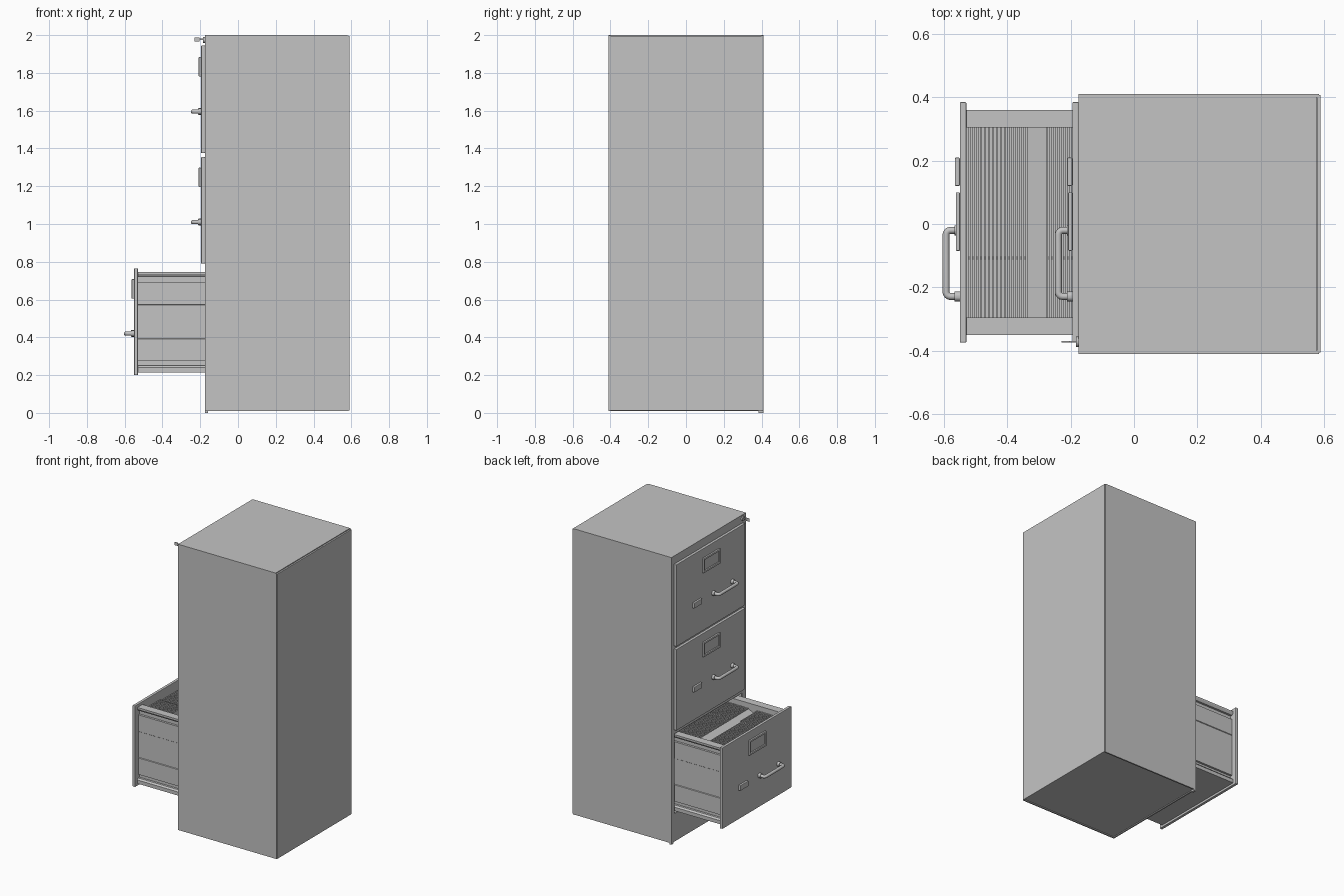
import bpy, bmesh, math

if "Cube" in bpy.data.objects:
    bpy.data.objects.remove(bpy.data.objects["Cube"])

grey = bpy.data.materials.new("cabinet_grey")
grey.diffuse_color = (0.55, 0.55, 0.55, 1)
grey.use_nodes = True
grey.node_tree.nodes["Principled BSDF"].inputs["Base Color"].default_value = grey.diffuse_color


def add_mesh(name, bm, bevel=0.0):
    bmesh.ops.recalc_face_normals(bm, faces=bm.faces)
    me = bpy.data.meshes.new(name)
    bm.to_mesh(me)
    bm.free()
    me.materials.append(grey)
    ob = bpy.data.objects.new(name, me)
    bpy.context.collection.objects.link(ob)
    if bevel:
        m = ob.modifiers.new("bevel", 'BEVEL')
        m.width, m.segments = bevel, 2
    return ob


def prism(name, pts, x0, x1, bevel=0.0):
    """Extrude a (y, z) outline along x."""
    bm = bmesh.new()
    a = [bm.verts.new((x0, y, z)) for y, z in pts]
    b = [bm.verts.new((x1, y, z)) for y, z in pts]
    bm.faces.new(a)
    bm.faces.new(b[::-1])
    n = len(pts)
    for i in range(n):
        j = (i + 1) % n
        bm.faces.new((a[i], b[i], b[j], a[j]))
    return add_mesh(name, bm, bevel)


def box(name, x0, x1, y0, y1, z0, z1, bevel=0.0):
    return prism(name, [(y0, z0), (y1, z0), (y1, z1), (y0, z1)], x0, x1, bevel)


def cylinder_x(name, x0, x1, y, z, r):
    n = 24
    return prism(name, [(y + r * math.cos(i * math.tau / n), z + r * math.sin(i * math.tau / n))
                        for i in range(n)], x0, x1)


# cabinet shell, open where the bottom drawer slides out
for side in (-1, 1):
    lo, hi = sorted((side * 0.41, side * 0.40))
    box("side_panel", -0.175, 0.585, lo, hi, 0.01, 1.998)
box("top_panel", -0.175, 0.577, -0.41, 0.41, 1.985, 2.0)
box("back_panel", 0.578, 0.59, -0.406, 0.408, 0.012, 1.996, 0.002)
box("bottom_panel", -0.165, 0.58, -0.40, 0.40, 0.016, 0.026)
box("face_upper", -0.175, -0.165, -0.40, 0.40, 0.76, 1.99)
box("face_lower", -0.175, -0.165, -0.40, 0.40, 0.01, 0.205)
box("face_stile_right", -0.175, -0.165, -0.40, -0.368, 0.205, 0.76)
box("face_stile_left", -0.175, -0.165, 0.378, 0.40, 0.205, 0.76)
box("corner_foot", -0.175, -0.16, 0.385, 0.41, 0.0, 0.02)

# lock barrel and key
cylinder_x("lock_barrel", -0.184, -0.17, -0.372, 1.975, 0.016)
box("key_blade", -0.205, -0.18, -0.374, -0.370, 1.973, 1.981)
box("key_head", -0.229, -0.204, -0.374, -0.370, 1.966, 1.987)


def handle(dx, z):
    """U-shaped pull swept along a rounded path."""
    y0, y1, xo, xi, r = -0.229, -0.02, -0.239, -0.18, 0.014
    path = [(xi, y0)]
    for i in range(5):
        t = i / 4 * math.pi / 2
        path.append((xo + r - r * math.sin(t), y0 + r - r * math.cos(t)))
    path += [(x, y0 + y1 - y) for x, y in path[::-1]]
    cu = bpy.data.curves.new("handle_path", 'CURVE')
    cu.dimensions = '3D'
    cu.bevel_depth, cu.bevel_resolution, cu.use_fill_caps = 0.011, 4, True
    sp = cu.splines.new('POLY')
    sp.points.add(len(path) - 1)
    for p, (x, y) in zip(sp.points, path):
        p.co = (x + dx, y, z, 1)
    tmp = bpy.data.objects.new("handle_tmp", cu)
    bpy.context.collection.objects.link(tmp)
    bpy.context.view_layer.update()
    me = bpy.data.meshes.new_from_object(tmp.evaluated_get(bpy.context.evaluated_depsgraph_get()))
    bpy.data.objects.remove(tmp)
    me.materials.clear()
    me.materials.append(grey)
    me.shade_smooth()
    ob = bpy.data.objects.new("handle", me)
    bpy.context.collection.objects.link(ob)
    # flared mounts at the drawer face
    for y in (y0, y1):
        cylinder_x("handle_mount", dx - 0.212, dx - 0.19, y, z, 0.016)


# drawer fronts with label holder, latch and handle
for z0, z1, dx in ((1.375, 1.945, 0), (0.79, 1.355, 0), (0.20, 0.765, -0.355)):
    xf = dx - 0.195
    box("drawer_front", xf, xf + 0.02, -0.375, 0.385, z0, z1, 0.003)
    la, lb = z0 + 0.405, z0 + 0.508
    box("label_frame_top", xf - 0.013, xf, -0.085, 0.10, lb - 0.014, lb, 0.003)
    box("label_frame_bottom", xf - 0.013, xf, -0.085, 0.10, la, la + 0.014, 0.003)
    box("label_frame_right", xf - 0.013, xf, -0.085, -0.071, la, lb, 0.003)
    box("label_frame_left", xf - 0.013, xf, 0.086, 0.10, la, lb, 0.003)
    box("label_card", xf - 0.004, xf, -0.075, 0.09, la + 0.01, lb - 0.01)
    box("thumb_latch", xf - 0.016, xf, 0.12, 0.21, z0 + 0.202, z0 + 0.24, 0.004)
    handle(dx, z0 + 0.22)

# open drawer: ribbed sides (distance from drawer centre line, height)
rib = [(0.30, 0.215), (0.355, 0.215), (0.355, 0.24), (0.345, 0.25), (0.33, 0.25),
       (0.33, 0.275), (0.345, 0.275), (0.345, 0.39), (0.341, 0.393), (0.341, 0.572),
       (0.345, 0.575), (0.345, 0.69), (0.33, 0.69), (0.33, 0.72), (0.345, 0.72),
       (0.355, 0.735), (0.355, 0.745), (0.30, 0.745)]
for side in (-1, 1):
    prism("drawer_side", [(0.005 + side * y, z) for y, z in rib], -0.532, 0.17)
    lo, hi = sorted((0.005 + side * 0.356, 0.005 + side * 0.394))
    box("drawer_runner", -0.16, 0.57, lo, hi, 0.40, 0.56)
box("drawer_floor", -0.532, 0.17, -0.30, 0.31, 0.215, 0.225)
box("drawer_back", 0.16, 0.17, -0.30, 0.31, 0.215, 0.74)

# hanging files, with a gap filled by one leaning folder
x = -0.524
while x < 0.15:
    if not -0.347 < x < -0.28:
        prism("file_folder", [(-0.295, 0.226), (0.305, 0.226), (0.305, 0.70),
                              (-0.105, 0.70), (-0.11, 0.71), (-0.295, 0.71)], x, x + 0.007)
    x += 0.0125
bm = bmesh.new()
lean = [(-0.338, 0.226), (-0.276, 0.226), (-0.276, 0.705), (-0.338, 0.67)]
a = [bm.verts.new((px, -0.295, pz)) for px, pz in lean]
b = [bm.verts.new((px, 0.305, pz)) for px, pz in lean]
bm.faces.new(a)
bm.faces.new(b[::-1])
for i in range(4):
    bm.faces.new((a[i], b[i], b[(i + 1) % 4], a[(i + 1) % 4]))
add_mesh("leaning_folder", bm)
